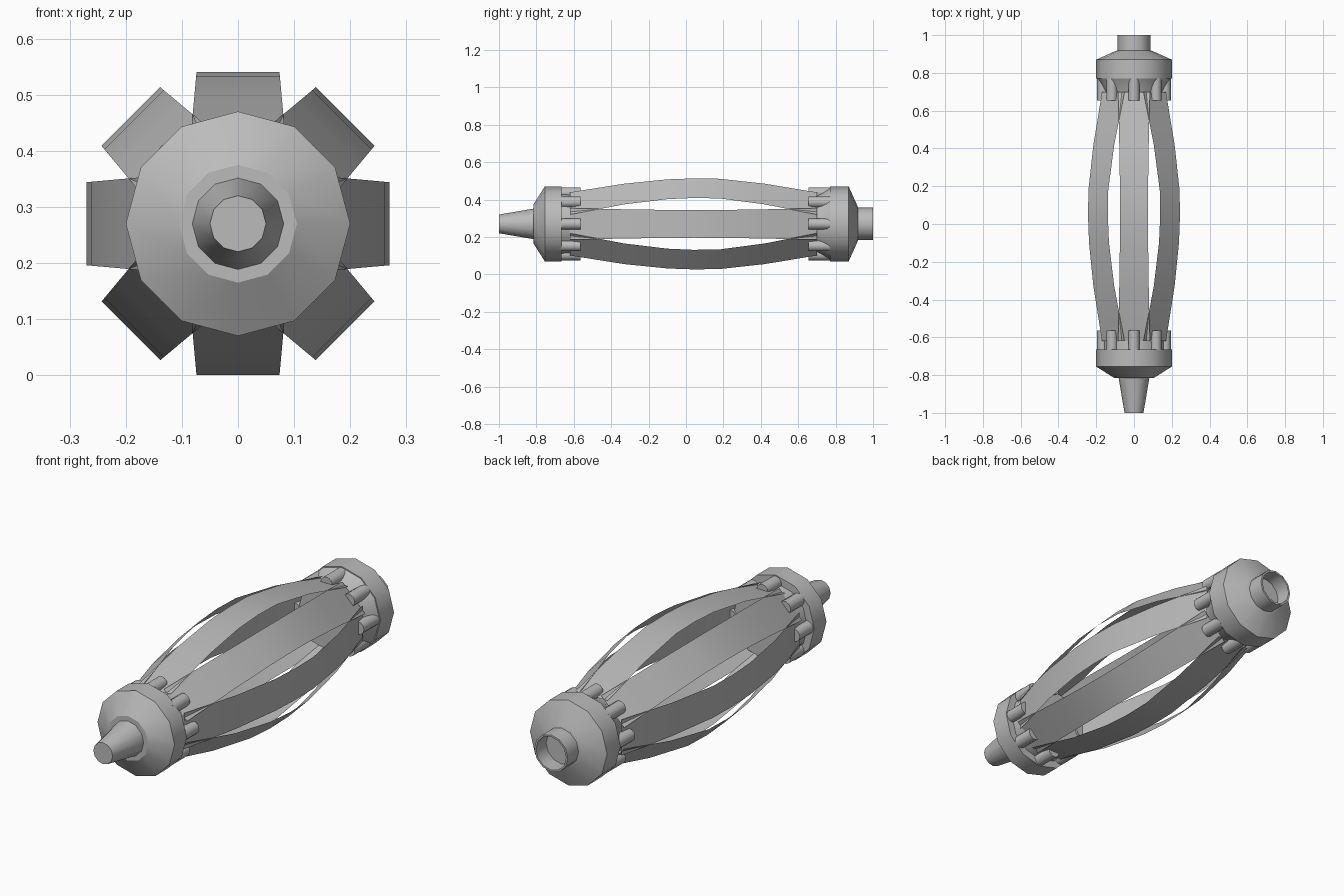
import bpy, bmesh, math
from mathutils import Matrix, Vector

if "Cube" in bpy.data.objects:
    bpy.data.objects.remove(bpy.data.objects["Cube"])

AXIS_Z = 0.27
steel = bpy.data.materials.new("grey steel")
steel.use_nodes = True
steel.diffuse_color = (0.5, 0.5, 0.5, 1)
steel.node_tree.nodes["Principled BSDF"].inputs["Base Color"].default_value = (0.5, 0.5, 0.5, 1)


def finish(name, bm, smooth_angle):
    mesh = bpy.data.meshes.new(name)
    bm.to_mesh(mesh)
    bm.free()
    mesh.materials.append(steel)
    ob = bpy.data.objects.new(name, mesh)
    bpy.context.collection.objects.link(ob)
    ob.location.z = AXIS_Z
    bpy.ops.object.select_all(action='DESELECT')
    ob.select_set(True)
    bpy.context.view_layer.objects.active = ob
    bpy.ops.object.shade_smooth_by_angle(angle=math.radians(smooth_angle))
    return ob


def lathe(name, profile, sides=12):
    """Turn (y, radius) pairs around the long axis and cap both ends."""
    bm = bmesh.new()
    rings = []
    for y, r in profile:
        angles = [2 * math.pi * i / sides for i in range(sides)]
        rings.append([bm.verts.new((r * math.sin(a), y, r * math.cos(a))) for a in angles])
    for a, b in zip(rings, rings[1:]):
        for i in range(sides):
            j = (i + 1) % sides
            bm.faces.new((a[i], a[j], b[j], b[i]))
    bm.faces.new(rings[0])
    bm.faces.new(rings[-1])
    bmesh.ops.recalc_face_normals(bm, faces=bm.faces)
    return finish(name, bm, 31)


def pegs(name, y_start, y_end):
    """Ring of eight round pegs lying along the axis."""
    bm = bmesh.new()
    for i in range(8):
        place = (Matrix.Rotation(i * math.pi / 4, 4, 'Y')
                 @ Matrix.Translation((0, (y_start + y_end) / 2, 0.165))
                 @ Matrix.Rotation(math.pi / 2, 4, 'X'))
        bmesh.ops.create_cone(bm, cap_ends=True, segments=12, radius1=0.03, radius2=0.03,
                              depth=y_end - y_start, matrix=place)
    return finish(name, bm, 40)


# Front end: tapered nose, conical shoulder, drum and inner collar
lathe("front_nose", [(-1, 0.05), (-0.8, 0.084)])
lathe("front_cap", [(-0.815, 0.105), (-0.755, 0.2), (-0.665, 0.2), (-0.665, 0.165), (-0.575, 0.16)])
pegs("front_pegs", -0.68, -0.565)

# Back end: collar, drum, shoulder and an open socket
lathe("back_cap", [(0.66, 0.15), (0.70, 0.155), (0.77, 0.195), (0.77, 0.2), (0.87, 0.2), (0.915, 0.1),
                   (0.92, 0.085)])
lathe("back_socket", [(0.9, 0.087), (1, 0.087), (1, 0.078), (0.925, 0.078)])
pegs("back_pegs", 0.655, 0.775)

# Eight bowed spring blades, thin sheets that narrow toward the middle
bow = [(-0.62, 0.155), (-0.57, 0.167), (-0.33, 0.226), (-0.1, 0.262), (0.04, 0.27), (0.18, 0.267),
       (0.42, 0.226), (0.65, 0.167), (0.70, 0.155)]
for k in range(8):
    turn = Matrix.Rotation(k * math.pi / 4, 3, 'Y')
    bm = bmesh.new()
    rows = []
    for y, r in bow:
        half = 0.074 + 0.09 * (0.27 - r)
        rows.append([bm.verts.new(turn @ Vector((s * half, y, r))) for s in (-1, 1)])
    for a, b in zip(rows, rows[1:]):
        bm.faces.new((a[0], a[1], b[1], b[0]))
    finish("spring_blade_%d" % (k + 1), bm, 30)
